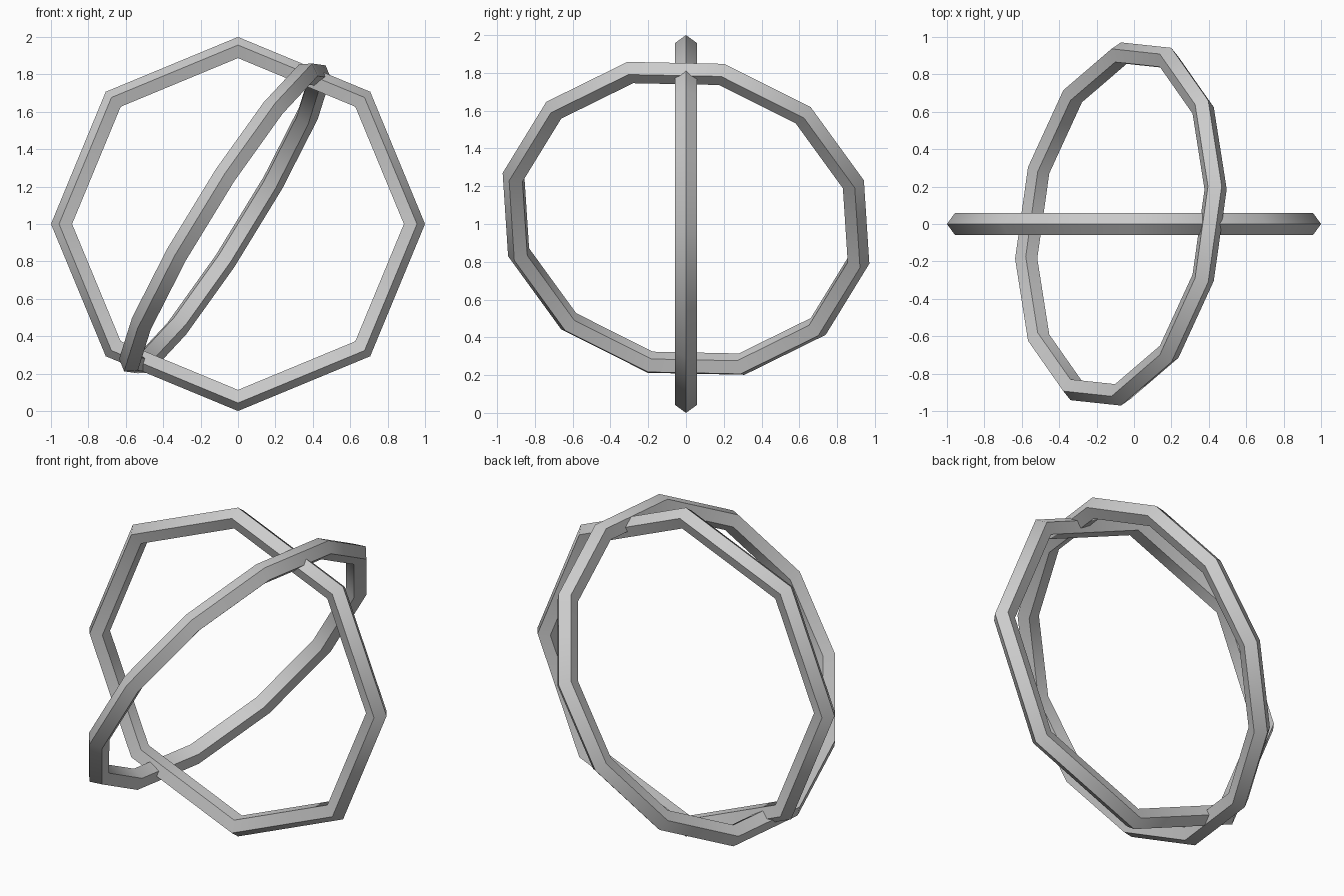
import bpy
import math
from mathutils import Matrix, Vector

if "Cube" in bpy.data.objects:
    bpy.data.objects.remove(bpy.data.objects["Cube"])


def ring(name, segments, centre, axis_a, axis_b):
    """Ring with a five-sided section, point outward, lying in the plane of two axes."""
    bpy.ops.mesh.primitive_torus_add(major_segments=segments, minor_segments=5,
                                     major_radius=0.9375, minor_radius=0.0625)
    ob = bpy.context.object
    ob.name = name
    a = Vector(axis_a).normalized()
    n = a.cross(Vector(axis_b)).normalized()
    b = n.cross(a)
    rot = Matrix((a, b, n)).transposed().to_4x4()
    ob.matrix_world = Matrix.Translation(centre) @ rot
    # Smooth around the ring, sharp along the section corners
    bpy.ops.object.shade_smooth_by_angle(angle=math.radians(60))
    return ob


# Upright octagonal ring
ring("upright_ring", 8, (0, 0, 1), (1, 0, 0), (0, 0, 1))

# Tilted twelve-sided ring
ring("tilted_ring", 12, (-0.07, 0, 1.03), (0, 0.97, -0.24), (0.54, 0.2, 0.82))
